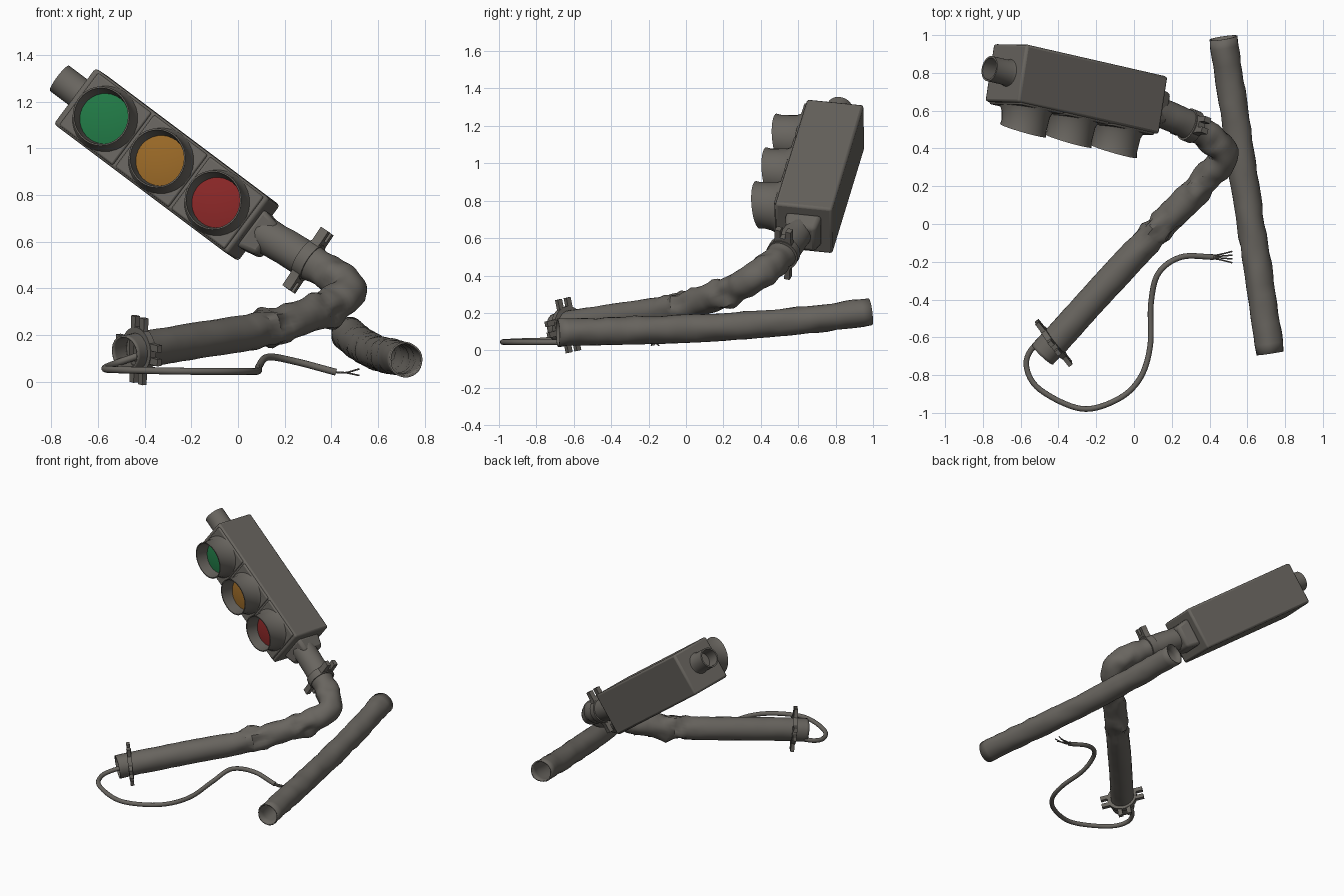
import bpy, bmesh, math
from mathutils import Vector, Matrix, noise

cube = bpy.data.objects.get("Cube")
if cube:
    bpy.data.objects.remove(cube, do_unlink=True)


def material(name, rgb):
    m = bpy.data.materials.new(name)
    m.use_nodes = True
    m.diffuse_color = (*rgb, 1)
    node = m.node_tree.nodes["Principled BSDF"]
    node.inputs["Base Color"].default_value = (*rgb, 1)
    node.inputs["Roughness"].default_value = 0.8
    return m


GREY = material("weathered grey", (0.14, 0.13, 0.115))
GREEN = material("green glass", (0.015, 0.19, 0.06))
AMBER = material("amber glass", (0.32, 0.14, 0.02))
RED = material("red glass", (0.25, 0.02, 0.02))


def finish(bm, name, mat=GREY, matrix=None, bevel=0, solid=0):
    """Turn a bmesh into a smooth shaded object with optional modifiers."""
    bmesh.ops.recalc_face_normals(bm, faces=bm.faces)
    if matrix:
        bm.transform(matrix)
    mesh = bpy.data.meshes.new(name)
    bm.to_mesh(mesh)
    bm.free()
    mesh.materials.append(mat)
    ob = bpy.data.objects.new(name, mesh)
    bpy.context.collection.objects.link(ob)
    if solid:
        mod = ob.modifiers.new("wall", "SOLIDIFY")
        mod.thickness, mod.offset = solid, -1
    if bevel:
        mod = ob.modifiers.new("edge", "BEVEL")
        mod.width, mod.segments = bevel, 2
    bpy.ops.object.select_all(action="DESELECT")
    bpy.context.view_layer.objects.active = ob
    ob.select_set(True)
    bpy.ops.object.shade_smooth_by_angle(angle=math.radians(35))
    return ob


def bridge(bm, rings):
    for a, b in zip(rings, rings[1:]):
        for i in range(len(a)):
            j = (i + 1) % len(a)
            bm.faces.new((a[i], a[j], b[j], b[i]))


def spline(points, steps):
    """Catmull-Rom interpolation through the path points."""
    p = [Vector(q) for q in points]
    p = [2 * p[0] - p[1]] + p + [2 * p[-1] - p[-2]]
    out = []
    for a, b, c, d in zip(p, p[1:], p[2:], p[3:]):
        for k in range(steps):
            t = k / steps
            out.append(0.5 * (2 * b + (c - a) * t + (2 * a - 5 * b + 4 * c - d) * t * t
                              + (3 * b - a - 3 * c + d) * t ** 3))
    return out + [p[-2]]


def tube(name, points, radius, sides=24, steps=8, wall=0.0, dent=None):
    """Sweep a round section; dent(position) gives the local crumple strength."""
    path = spline(points, steps)
    bm = bmesh.new()
    rings = []
    side = None
    for i, p in enumerate(path):
        t = (path[min(i + 1, len(path) - 1)] - path[max(i - 1, 0)]).normalized()
        side = side or t.cross(Vector((0, 0, 1)))
        side = (side - t * side.dot(t)).normalized()
        up = t.cross(side)
        ring = []
        for k in range(sides):
            a = math.tau * k / sides
            v = side * math.cos(a) + up * math.sin(a)
            r = radius
            if dent:
                r += dent(p) * noise.noise((p + v * radius) * 14)
            ring.append(bm.verts.new(p + v * r))
        rings.append(ring)
    bridge(bm, rings)
    if not wall:
        for ring in (rings[0], rings[-1]):
            bm.faces.new(ring)
    return finish(bm, name, solid=wall)


def frame(origin, x, y):
    x = Vector(x).normalized()
    y = Vector(y)
    y = (y - x * y.dot(x)).normalized()
    return Matrix.Translation(origin) @ Matrix((x, y, x.cross(y))).transposed().to_4x4()


def box(name, size, matrix, bevel=0.0, taper=1.0):
    """Box whose +x end can be narrowed."""
    bm = bmesh.new()
    bmesh.ops.create_cube(bm, size=1)
    for v in bm.verts:
        k = taper if v.co.x > 0 else 1
        v.co = Vector((v.co.x * size[0], v.co.y * size[1] * k, v.co.z * size[2] * k))
    return finish(bm, name, matrix=matrix, bevel=bevel)


def lathe(name, profile, matrix, mat=GREY, slant=0.0, sides=32, close=False):
    """Revolve (radius, height) pairs round z; slant tilts the raised rings."""
    bm = bmesh.new()
    rings = []
    for r, h in profile:
        ring = []
        for k in range(sides):
            a = math.tau * k / sides
            x, y = r * math.cos(a), r * math.sin(a)
            z = h + (y * slant if h > 0.05 else 0)
            ring.append(bm.verts.new((x, y, z)))
        rings.append(ring)
    bridge(bm, rings)
    if close:
        bm.faces.new(rings[-1])
    return finish(bm, name, mat, matrix)


def lug(name, reach, width, thick, matrix):
    """Bolt lug with an open slot, lying along local y, thick along local x."""
    w, s = width / 2, width / 6
    deep = reach - 0.045
    half = [(w * 1.3, 0.05), (w, reach - 0.06), (w, reach), (s, reach), (s, deep)]
    outline = half + [(-z, y) for z, y in reversed(half)]
    bm = bmesh.new()
    face = bm.faces.new([bm.verts.new((-thick / 2, y, z)) for z, y in outline])
    ext = bmesh.ops.extrude_face_region(bm, geom=[face])
    bmesh.ops.translate(bm, vec=(thick, 0, 0),
                        verts=[g for g in ext["geom"] if isinstance(g, bmesh.types.BMVert)])
    finish(bm, name, matrix=matrix)


def collar(name, matrix, radius, reach, angles, thick):
    """Ring round a pole carrying slotted lugs."""
    spin = Matrix.Rotation(math.pi / 2, 4, "Y")
    h = thick / 2
    lathe(name + "_ring", [(0.07, -h), (radius, -h), (radius, h), (0.07, h), (0.07, -h)],
          matrix @ spin)
    for i, a in enumerate(angles):
        turn = Matrix.Rotation(math.radians(a), 4, "X")
        lug(f"{name}_lug_{i + 1}", reach, 0.09, thick * 0.8, matrix @ turn)


# Loose fallen pole
tube("fallen_pole", [(0.72, -0.685, 0.095), (0.66, -0.27, 0.107), (0.595, 0.15, 0.123),
                     (0.53, 0.6, 0.158), (0.472, 0.985, 0.205)], 0.074, wall=0.008,
     dent=lambda p: 0.008)

# Bent main pole, crumpled near the kink and elbow
kinks = [(Vector((0.14, -0.04, 0.24)), 0.035), (Vector((0.36, 0.22, 0.31)), 0.03),
         (Vector((0.42, 0.45, 0.45)), 0.02)]


def crumple(p):
    return 0.003 + sum(s * math.exp(-((p - c).length / 0.1) ** 2) for c, s in kinks)


tube("bent_pole", [(-0.485, -0.69, 0.12), (-0.39, -0.59, 0.14), (-0.15, -0.325, 0.18),
                   (0.1, -0.06, 0.222), (0.3, 0.15, 0.285), (0.41, 0.27, 0.335),
                   (0.475, 0.365, 0.39), (0.41, 0.45, 0.45), (0.28, 0.53, 0.53),
                   (0.09, 0.61, 0.645)], 0.078, wall=0.008, dent=crumple)

# Base flange and upper clamp
collar("base_flange", frame((-0.425, -0.63, 0.135), (0.78, 0.6, 0.1), (0, 0, 1)),
       0.1, 0.145, (10, 100, 190, 280), 0.03)
collar("pole_clamp", frame((0.3, 0.52, 0.52), (0.8, -0.32, -0.52), (0.6, 0, 0.8)),
       0.088, 0.15, (0, 180), 0.05)

# Signal housing: local x runs along it, local z points out of the lamp face
head = frame((-0.305, 0.715, 0.93), (0.787, -0.18, -0.59), (0.6, -0.01, 0.8))


def at(x, y, z):
    return head @ Matrix.Translation((x, y, z))


box("signal_housing", (0.95, 0.3, 0.31), head, bevel=0.014)
box("housing_neck", (0.1, 0.2, 0.2), at(0.515, 0, 0), bevel=0.02, taper=0.8)
lathe("end_stub", [(0.075, 0), (0.068, 0.02), (0.068, 0.13), (0.058, 0.13), (0.058, 0.04)],
      at(-0.47, 0.02, 0) @ Matrix.Rotation(-math.pi / 2, 4, "Y"), close=True)

# Lamps: door, flared visor and coloured lens
for i, (word, glass) in enumerate((("green", GREEN), ("amber", AMBER), ("red", RED))):
    x = (i - 1) * 0.305
    box(word + "_door", (0.292, 0.28, 0.02), at(x, 0, 0.155), bevel=0.008)
    lathe(word + "_visor", [(0.144, 0.005), (0.13, 0.035), (0.122, 0.1), (0.126, 0.125),
                            (0.119, 0.125), (0.113, 0.07), (0.108, 0.012)],
          at(x, 0, 0.155), slant=0.22)
    lathe(word + "_lens", [(0.111, 0.018), (0.08, 0.024), (0.04, 0.028), (0.01, 0.029)],
          at(x, 0, 0.155), glass, close=True)

# Cable trailing from the base, with frayed wires
tube("cable", [(-0.43, -0.62, 0.11), (-0.53, -0.65, 0.075), (-0.57, -0.75, 0.055),
               (-0.5, -0.875, 0.05), (-0.28, -0.978, 0.045), (-0.09, -0.93, 0.043),
               (0.03, -0.82, 0.043), (0.085, -0.65, 0.045), (0.09, -0.42, 0.065),
               (0.13, -0.26, 0.105), (0.25, -0.175, 0.085), (0.42, -0.175, 0.04)],
     0.015, sides=12)
for i in range(4):
    k = i - 1.5
    tube(f"wire_{i + 1}", [(0.41, -0.175 + k * 0.004, 0.04), (0.46, -0.175 + k * 0.01, 0.038),
                           (0.52, -0.175 + k * 0.02, 0.04 + 0.014 * (-1) ** i)],
         0.004, sides=6, steps=4)
